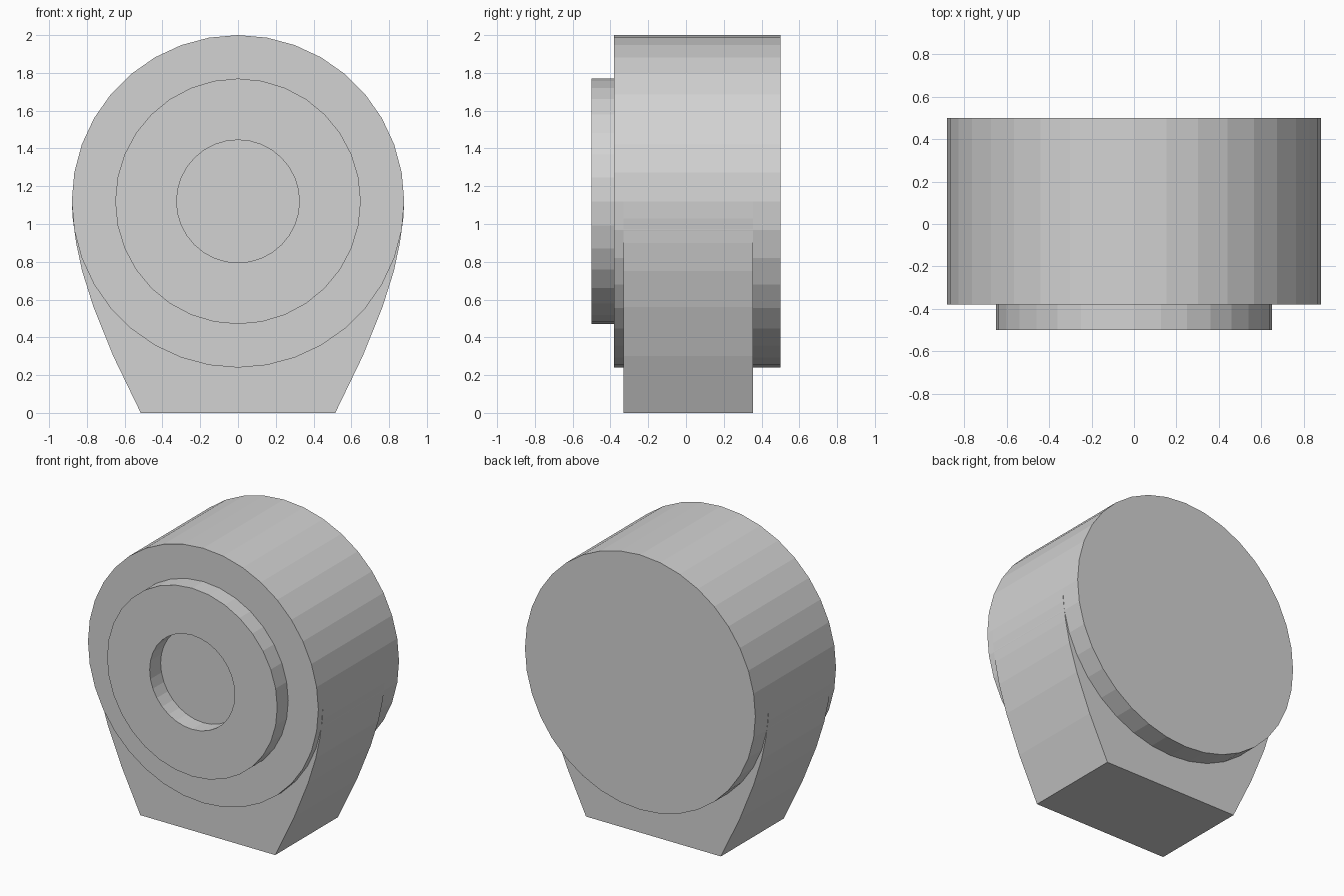
import bpy
import bmesh
import math

if "Cube" in bpy.data.objects:
    bpy.data.objects.remove(bpy.data.objects["Cube"])

CZ = 1.12  # height of the drum axis

grey = bpy.data.materials.new("light grey")
grey.diffuse_color = (0.65, 0.65, 0.65, 1.0)
grey.use_nodes = True
grey.node_tree.nodes["Principled BSDF"].inputs["Base Color"].default_value = grey.diffuse_color


def circle(radius, sides):
    """Closed profile in the xz plane with a point at the top."""
    return [(radius * math.sin(2 * math.pi * i / sides),
             CZ + radius * math.cos(2 * math.pi * i / sides)) for i in range(sides)]


def finish(name, bm):
    bmesh.ops.recalc_face_normals(bm, faces=bm.faces[:])
    mesh = bpy.data.meshes.new(name)
    bm.to_mesh(mesh)
    bm.free()
    mesh.materials.append(grey)
    obj = bpy.data.objects.new(name, mesh)
    bpy.context.collection.objects.link(obj)
    return obj


def prism(name, profile, y0, y1):
    """Extrude an xz profile along y."""
    bm = bmesh.new()
    a = [bm.verts.new((x, y0, z)) for x, z in profile]
    b = [bm.verts.new((x, y1, z)) for x, z in profile]
    bm.faces.new(a)
    bm.faces.new(b)
    n = len(profile)
    for i in range(n):
        j = (i + 1) % n
        bm.faces.new((a[i], a[j], b[j], b[i]))
    return finish(name, bm)


def ring(name, outer, inner, sides, y0, y1):
    """Flat ring with a round hole through it."""
    bm = bmesh.new()
    loops = [[bm.verts.new((x, y, z)) for x, z in circle(r, sides)]
             for r, y in ((outer, y0), (outer, y1), (inner, y1), (inner, y0))]
    for k in range(4):
        p, q = loops[k], loops[(k + 1) % 4]
        for i in range(sides):
            j = (i + 1) % sides
            bm.faces.new((p[i], p[j], q[j], q[i]))
    return finish(name, bm)


# Main drum
prism("drum", circle(0.88, 36), -0.38, 0.5)

# Raised front ring; the drum face forms the floor of its hole
ring("front_ring", 0.65, 0.325, 32, -0.5, -0.38)

# Flared foot that meets the drum sides
side = [(0.515, 0), (0.66, 0.3), (0.765, 0.56), (0.825, 0.75),
        (0.857, 0.9), (0.875, 1.03), (0.88, CZ)]
prism("foot", side + [(-x, z) for x, z in reversed(side)], -0.33, 0.355)
